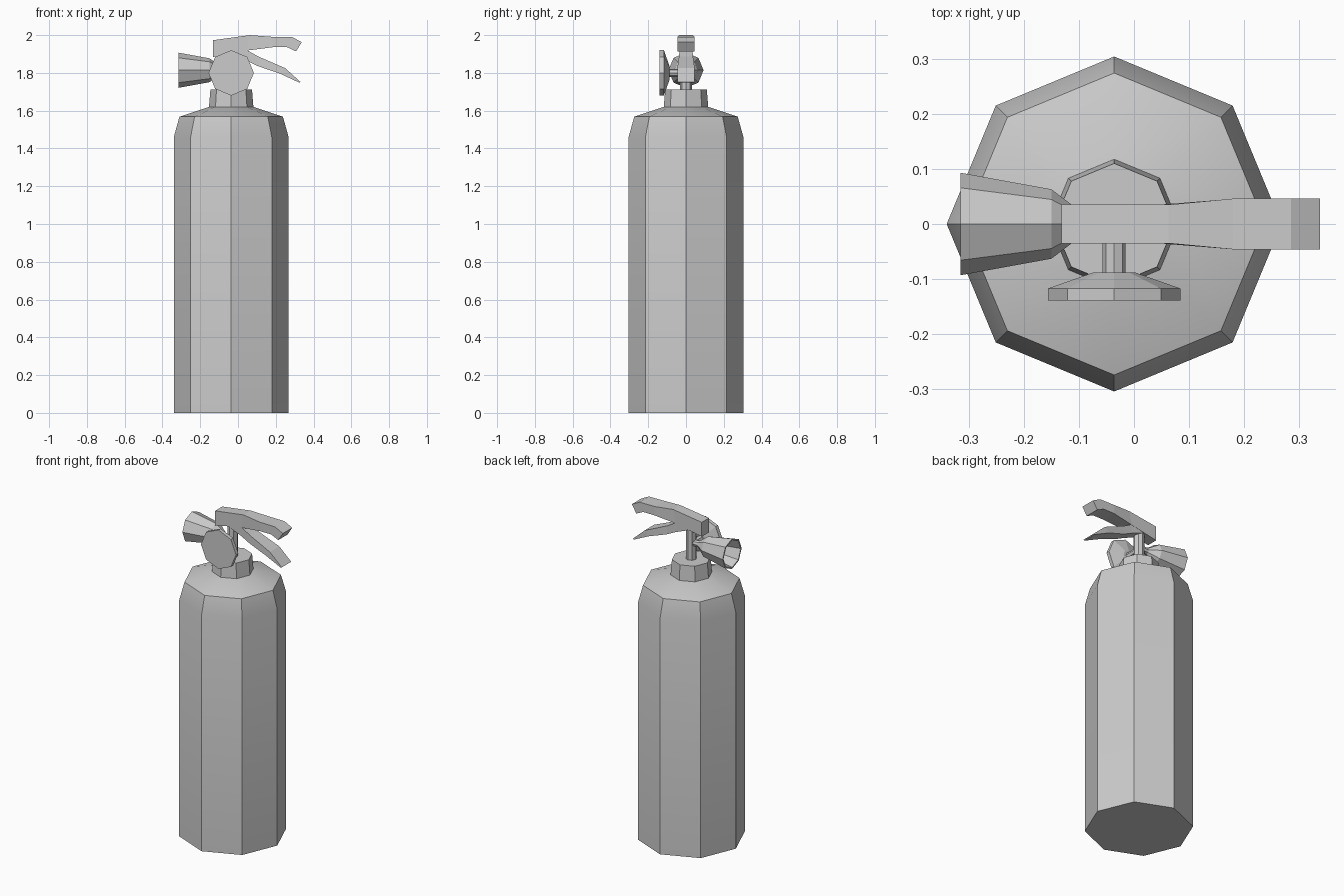
import bpy, bmesh
from math import cos, sin, pi, radians
from mathutils import Matrix, Vector

if "Cube" in bpy.data.objects:
    bpy.data.objects.remove(bpy.data.objects["Cube"])

CX = -0.036  # axis of the cylinder


def finish(name, bm, smooth=None):
    bmesh.ops.recalc_face_normals(bm, faces=bm.faces)
    mesh = bpy.data.meshes.new(name)
    bm.to_mesh(mesh)
    bm.free()
    ob = bpy.data.objects.new(name, mesh)
    bpy.context.collection.objects.link(ob)
    if smooth:
        bpy.ops.object.select_all(action='DESELECT')
        ob.select_set(True)
        bpy.context.view_layer.objects.active = ob
        bpy.ops.object.shade_smooth_by_angle(angle=radians(smooth))
    return ob


def bridge(bm, rings):
    n = len(rings[0])
    for a, b in zip(rings, rings[1:]):
        for i in range(n):
            j = (i + 1) % n
            bm.faces.new((a[i], a[j], b[j], b[i]))
    bm.faces.new(rings[0])
    bm.faces.new(rings[-1])


def lathe(name, profile, origin, rot=Matrix(), n=8, smooth=None):
    """Closed n-sided turning from (radius, distance along axis) pairs."""
    bm = bmesh.new()
    rings = []
    for r, d in profile:
        rings.append([bm.verts.new(Vector(origin) + rot @ Vector(
            (r * cos(2 * pi * i / n), r * sin(2 * pi * i / n), d)))
            for i in range(n)])
    bridge(bm, rings)
    return finish(name, bm, smooth)


def strap(name, stations):
    """Bar of rectangular section: (x top, z top, x bottom, z bottom, half width)."""
    bm = bmesh.new()
    rings = [[bm.verts.new(p) for p in
              ((xt, -w, zt), (xt, w, zt), (xb, w, zb), (xb, -w, zb))]
             for xt, zt, xb, zb, w in stations]
    bridge(bm, rings)
    return finish(name, bm)


# Tank with sloped shoulder
lathe("tank", [(0.304, 0), (0.304, 1.46), (0.274, 1.568), (0.118, 1.62)],
      (CX, 0, 0), smooth=30)

# Neck collar and valve stem
lathe("neck_collar", [(0.118, 1.615), (0.11, 1.713)], (CX, 0, 0))
lathe("valve_stem", [(0.031, 1.70), (0.031, 1.92)], (CX, 0, 0))

# Pressure gauge facing the front, on a short pipe
to_front = Matrix.Rotation(radians(90), 4, 'X')
lathe("gauge_pipe", [(0.021, 0), (0.021, 0.095)], (CX, 0, 1.80), to_front)
lathe("gauge", [(0.038, 0.088), (0.12, 0.117), (0.12, 0.139)],
      (CX, 0, 1.80), to_front)

# Hollow discharge nozzle pointing left
to_left = Matrix.Rotation(radians(-90), 4, 'Y')
lathe("nozzle", [(0.02, 0), (0.02, 0.055), (0.035, 0.077), (0.063, 0.114),
                 (0.093, 0.279), (0.084, 0.279), (0.053, 0.125)],
      (CX, 0, 1.814), to_left)

# Carrying handle
strap("handle", [
    (-0.132, 1.973, -0.132, 1.884, 0.035),
    (0.063, 2.000, 0.045, 1.918, 0.035),
    (0.180, 1.991, 0.185, 1.936, 0.046),
    (0.285, 1.990, 0.260, 1.936, 0.046),
    (0.338, 1.963, 0.307, 1.914, 0.046)])

# Squeeze lever below it
strap("lever", [
    (-0.03, 1.935, -0.03, 1.895, 0.034),
    (0.045, 1.922, 0.045, 1.865, 0.034),
    (0.105, 1.888, 0.105, 1.836, 0.037),
    (0.250, 1.825, 0.220, 1.797, 0.046),
    (0.331, 1.752, 0.325, 1.748, 0.046)])
